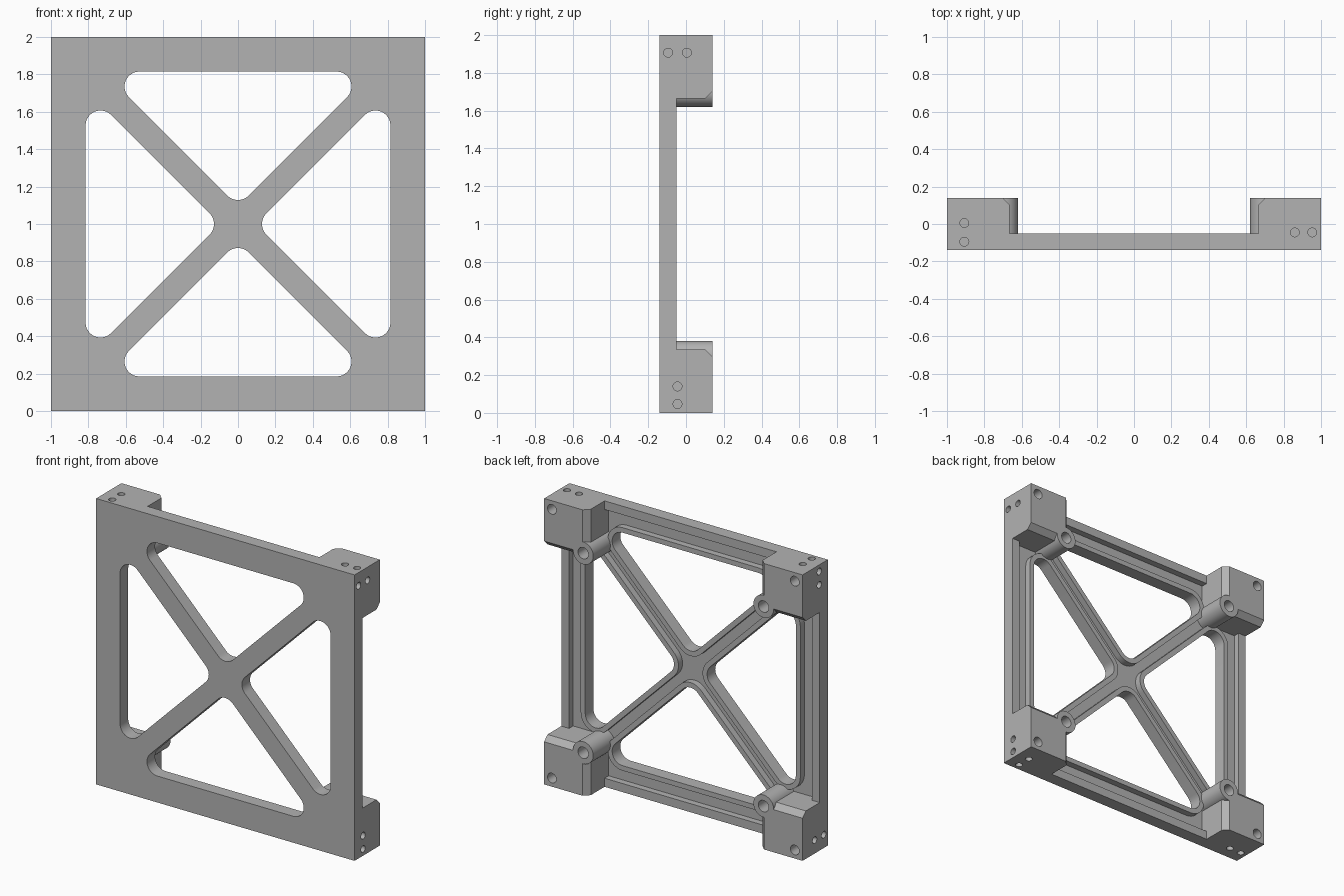
import bpy, bmesh
from math import pi, sin, cos, radians, sqrt
from mathutils import Matrix, Vector

if "Cube" in bpy.data.objects:
    bpy.data.objects.remove(bpy.data.objects["Cube"])

FRONT, PLATE_BACK, BACK = -0.14, -0.05, 0.14
GROOVE_FLOOR = -0.095
RIM, RIB = 0.06, 0.035          # outer rim and rib round each window
INNER, CHAMFER = 0.665, 0.037   # corner block inner face and bevel
BOSS, BOSS_R = 0.698, 0.078
TURNS = [Matrix.Rotation(i * pi / 2, 4, 'Y') for i in range(4)]


def prism(bm, outline, y0, y1, turn=Matrix()):
    """Extrude an (x, z) outline along y."""
    near = [bm.verts.new(turn @ Vector((x, y0, z))) for x, z in outline]
    far = [bm.verts.new(turn @ Vector((x, y1, z))) for x, z in outline]
    bm.faces.new(near)
    bm.faces.new(far[::-1])
    for i in range(len(near)):
        j = (i + 1) % len(near)
        bm.faces.new((near[j], near[i], far[i], far[j]))


def rod(bm, start, end, radius, turn=Matrix(), sides=32):
    """Cylinder between two points."""
    a, b = turn @ Vector(start), turn @ Vector(end)
    spin = (b - a).to_track_quat('Z', 'Y').to_matrix().to_4x4()
    bmesh.ops.create_cone(bm, cap_ends=True, segments=sides, radius1=radius, radius2=radius,
                          depth=(b - a).length, matrix=Matrix.Translation((a + b) / 2) @ spin)


def square(h):
    return [(-h, -h), (h, -h), (h, h), (-h, h)]


def window(grow=0.0, arm=0.095, top=0.815, r=0.08, steps=12):
    """Rounded triangle above the centre, optionally grown outwards."""
    cz = top - r
    cx = cz - arm - r * sqrt(2)
    corners = [(cx, cz, -45, 90), (-cx, cz, 90, 225), (0, arm + r * sqrt(2), 225, 315)]
    points = []
    for x, z, a0, a1 in corners:
        for i in range(steps + 1):
            a = radians(a0 + (a1 - a0) * i / steps)
            points.append((x + (r + grow) * cos(a), z + (r + grow) * sin(a)))
    return points


def make(name, bm):
    bmesh.ops.recalc_face_normals(bm, faces=bm.faces[:])
    mesh = bpy.data.meshes.new(name)
    bm.to_mesh(mesh)
    bm.free()
    obj = bpy.data.objects.new(name, mesh)
    bpy.context.collection.objects.link(obj)
    return obj


def combine(obj, other, operation):
    """Apply a boolean and discard the second object."""
    mod = obj.modifiers.new("cut", 'BOOLEAN')
    mod.object, mod.operation, mod.solver = other, operation, 'EXACT'
    bpy.context.view_layer.update()
    graph = bpy.context.evaluated_depsgraph_get()
    mesh = bpy.data.meshes.new_from_object(obj.evaluated_get(graph))
    obj.modifiers.clear()
    obj.data = mesh
    bpy.data.objects.remove(other)


# Plate
bm = bmesh.new()
prism(bm, square(1), FRONT, PLATE_BACK)
frame = make("cross_braced_frame", bm)

# Recessed groove on the back, leaving a rim and a rib round each window
bm = bmesh.new()
prism(bm, square(1 - RIM), GROOVE_FLOOR, 0)
groove = make("groove_cutter", bm)
bm = bmesh.new()
for turn in TURNS:
    prism(bm, window(RIB), FRONT - 0.1, BACK, turn)
combine(groove, make("rib_cutter", bm), 'DIFFERENCE')
combine(frame, groove, 'DIFFERENCE')

# Four triangular windows
bm = bmesh.new()
for turn in TURNS:
    prism(bm, window(), FRONT - 0.1, BACK, turn)
combine(frame, make("window_cutter", bm), 'DIFFERENCE')

# Corner blocks with chamfered inner back edges, each with a round boss
for turn in TURNS:
    bm = bmesh.new()
    prism(bm, [(INNER, INNER), (1, INNER), (1, 1), (INNER, 1)], FRONT + 0.02, BACK)
    edges = [e for e in bm.edges if all(v.co.y > BACK - 0.001 for v in e.verts)
             and (all(v.co.x < 0.9 for v in e.verts) or all(v.co.z < 0.9 for v in e.verts))]
    bmesh.ops.bevel(bm, geom=edges, offset=CHAMFER, segments=1, affect='EDGES')
    bm.transform(turn)
    combine(frame, make("corner_block", bm), 'UNION')
    bm = bmesh.new()
    rod(bm, (BOSS, FRONT + 0.03, BOSS), (BOSS, BACK, BOSS), BOSS_R, turn, 48)
    combine(frame, make("boss", bm), 'UNION')

# Drilled holes: boss, block back, and paired holes on the two outer faces
bm = bmesh.new()
for turn in TURNS:
    rod(bm, (BOSS, PLATE_BACK, BOSS), (BOSS, BACK + 0.1, BOSS), 0.04, turn)
    rod(bm, (0.94, 0.05, 0.94), (0.94, BACK + 0.1, 0.94), 0.034, turn)
    for x in (0.86, 0.953):
        rod(bm, (x, -0.045, 0.8), (x, -0.045, 1.1), 0.0235, turn)
    for y in (-0.095, 0.005):
        rod(bm, (0.8, y, 0.907), (1.1, y, 0.907), 0.0235, turn)
combine(frame, make("drill_cutter", bm), 'DIFFERENCE')

# Stand on the ground and finish
frame.data.transform(Matrix.Translation((0, 0, 1)))
grey = bpy.data.materials.new("plain_grey")
grey.use_nodes = True
colour = (0.45, 0.45, 0.45, 1)
grey.diffuse_color = colour
grey.node_tree.nodes["Principled BSDF"].inputs["Base Color"].default_value = colour
frame.data.materials.clear()
frame.data.materials.append(grey)
for face in frame.data.polygons:
    face.material_index = 0
bpy.ops.object.select_all(action='DESELECT')
frame.select_set(True)
bpy.context.view_layer.objects.active = frame
bpy.ops.object.shade_smooth_by_angle(angle=radians(30))
